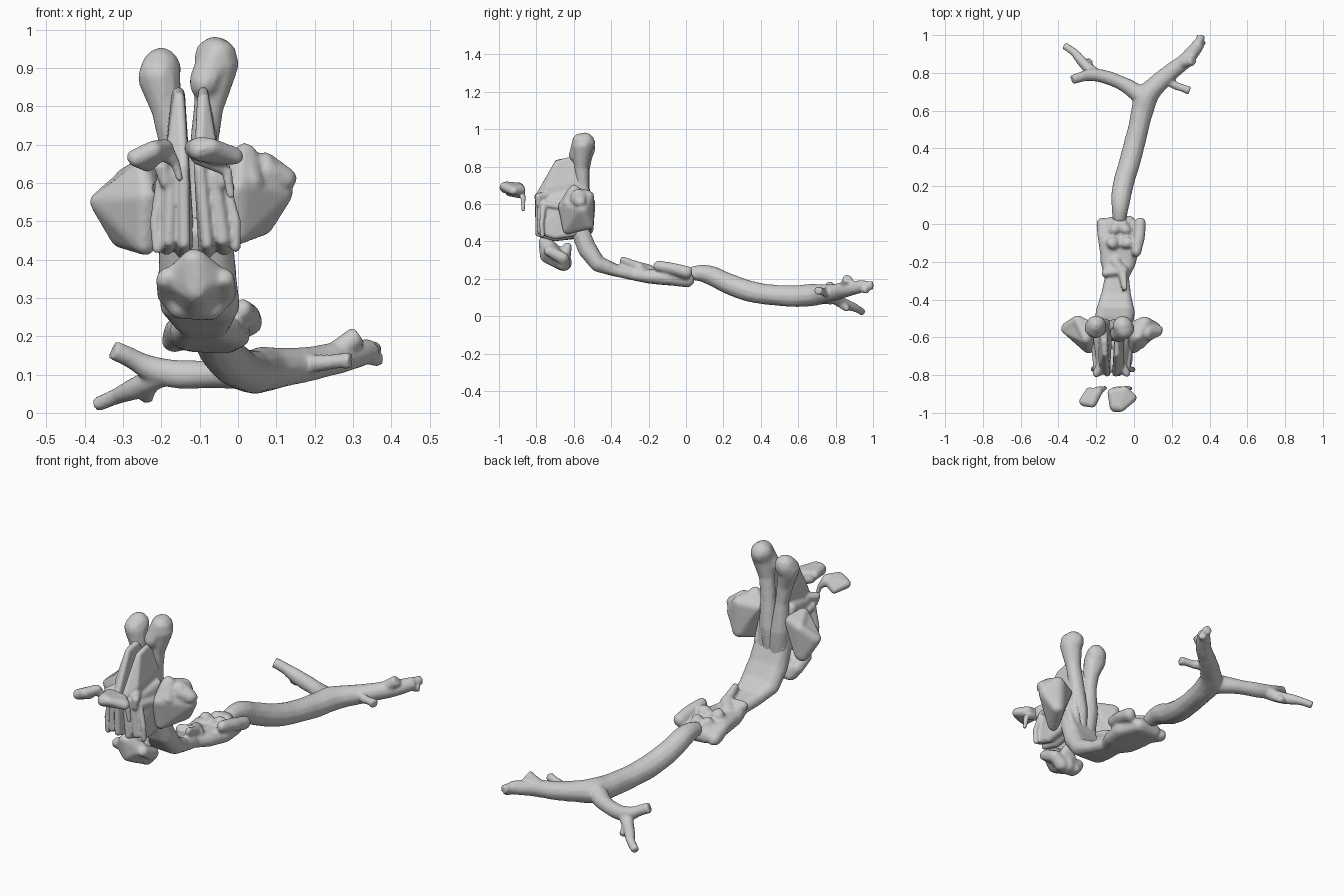
import bpy, bmesh
from mathutils import Vector, Matrix, noise

_s = bmesh.new()
bmesh.ops.create_icosphere(_s, subdivisions=2, radius=1)
DIRS = [v.co.copy() for v in _s.verts]
_s.free()
CX = -0.11                                   # mid-plane of the head passages


def mirror(balls, cx=CX):
    return [(2 * cx - b[0],) + tuple(b[1:]) for b in balls]


def hull(bm, balls):
    """Convex skin around balls (x, y, z, r)."""
    t = bmesh.new()
    for x, y, z, r in balls:
        for d in DIRS:
            t.verts.new(Vector((x, y, z)) + d * r)
    res = bmesh.ops.convex_hull(t, input=t.verts[:])
    junk = {g for g in res['geom_interior'] + res['geom_unused'] if isinstance(g, bmesh.types.BMVert)}
    bmesh.ops.delete(t, geom=list(junk), context='VERTS')
    me = bpy.data.meshes.new("tmp")
    t.to_mesh(me)
    t.free()
    bm.from_mesh(me)
    bpy.data.meshes.remove(me)


def chain(bm, balls):
    for a, b in zip(balls, balls[1:]):
        hull(bm, [a, b])


def tube(bm, pts):
    """Smooth round tube with flat ends through (x, y, z, r)."""
    cu = bpy.data.curves.new("tmp", 'CURVE')
    cu.dimensions = '3D'
    cu.bevel_depth, cu.bevel_resolution, cu.use_fill_caps = 1, 4, True
    sp = cu.splines.new('NURBS')
    sp.points.add(len(pts) - 1)
    for p, (x, y, z, r) in zip(sp.points, pts):
        p.co, p.radius = (x, y, z, 1), r
    sp.order_u, sp.use_endpoint_u, sp.resolution_u = 3, True, 6
    ob = bpy.data.objects.new("tmp", cu)
    bpy.context.collection.objects.link(ob)
    me = bpy.data.meshes.new_from_object(ob.evaluated_get(bpy.context.evaluated_depsgraph_get()))
    bpy.data.objects.remove(ob)
    t = bmesh.new()
    t.from_mesh(me)
    bmesh.ops.remove_doubles(t, verts=t.verts[:], dist=1e-5)
    bmesh.ops.recalc_face_normals(t, faces=t.faces[:])
    t.to_mesh(me)
    t.free()
    bm.from_mesh(me)


def finish(name, bm, voxel=0.008, smooth=3, rough=0.006):
    """Roughen, fuse and relax the shells into one organic surface."""
    for v in bm.verts:
        v.co += noise.noise_vector(v.co * 14) * rough
    me = bpy.data.meshes.new(name)
    bm.to_mesh(me)
    bm.free()
    ob = bpy.data.objects.new(name, me)
    bpy.context.collection.objects.link(ob)
    m = ob.modifiers.new("fuse", 'REMESH')
    m.mode, m.voxel_size, m.use_smooth_shade = 'VOXEL', voxel, True
    m = ob.modifiers.new("relax", 'SMOOTH')
    m.factor, m.iterations = 0.5, smooth


# windpipe and its branches
bm = bmesh.new()
tube(bm, [(-.075, .02, .225, .035), (-.075, .09, .24, .048), (-.06, .2, .185, .055), (-.025, .32, .135, .057),
          (.01, .45, .113, .054), (.04, .58, .107, .057), (.06, .67, .112, .062), (.11, .73, .118, .052),
          (.2, .81, .13, .045), (.27, .86, .145, .04), (.32, .92, .155, .036), (.345, .955, .16, .032)])
tube(bm, [(.33, .93, .16, .024), (.35, .97, .165, .024), (.355, 1.0, .165, .022)])
tube(bm, [(.33, .93, .15, .022), (.355, .955, .14, .02), (.37, .97, .138, .02)])
tube(bm, [(.25, .85, .15, .03), (.29, .86, .185, .028), (.315, .865, .205, .026)])
tube(bm, [(.16, .77, .125, .026), (.22, .73, .13, .022), (.26, .72, .135, .018), (.295, .705, .135, .024)])
tube(bm, [(.06, .66, .112, .055), (.0, .71, .105, .042), (-.08, .755, .1, .036), (-.17, .785, .1, .036),
          (-.23, .79, .115, .034), (-.28, .78, .145, .026), (-.325, .765, .163, .026)])
tube(bm, [(-.2, .79, .1, .032), (-.25, .83, .07, .03), (-.29, .88, .055, .026), (-.32, .915, .04, .02),
          (-.37, .945, .022, .02)])
tube(bm, [(-.22, .8, .08, .02), (-.24, .85, .05, .02), (-.235, .87, .035, .016)])
finish("windpipe", bm, rough=0.003, smooth=2)

# throat passage, swept as wide sections: y, z, left x, right x, radius
bm = bmesh.new()
sections = [(.0, .195, -.12, -.03, .042), (-.1, .21, -.145, -.01, .042), (-.2, .213, -.14, -.025, .038),
            (-.28, .226, -.12, -.06, .034), (-.38, .245, -.14, -.05, .036), (-.47, .28, -.16, -.04, .042),
            (-.53, .36, -.16, -.05, .05), (-.57, .47, -.16, -.06, .05)]
for a, b in zip(sections, sections[1:]):
    hull(bm, [(x, s[0], s[1], s[4]) for s in (a, b) for x in s[2:4]])
# side pockets and rear bumps
pocket = [(-.165, .0, .19, .036), (-.16, -.07, .21, .034), (-.15, -.15, .22, .028)]
chain(bm, pocket)
chain(bm, [(x + .005, y, z + .045, r) for x, y, z, r in mirror(pocket, -.07)])
for side in (-1, 1):
    hull(bm, [(-.075 + side * .04, -.1, .258, .033), (-.075 + side * .03, -.1, .25, .033)])
    hull(bm, [(-.075 + side * .03, -.03, .245, .03), (-.075, .02, .225, .03)])
# tongue-like flap
chain(bm, [(-.05, -.335, .3, .018), (-.055, -.27, .27, .025), (-.1, -.2, .25, .03)])
hull(bm, [(-.15, -.26, .255, .025), (-.05, -.25, .26, .025), (-.1, -.2, .23, .03)])
finish("throat", bm, rough=0.008)

# lower front lobe cluster
bm = bmesh.new()
hull(bm, [(-.11, -.755, .395, .035), (-.11, -.74, .33, .045), (-.16, -.72, .35, .035), (-.06, -.72, .35, .035),
          (-.11, -.66, .29, .05)])
lobe = [(-.185, -.73, .35, .028), (-.18, -.66, .31, .035), (-.15, -.65, .28, .035)]
for b in (lobe, mirror(lobe)):
    chain(bm, b)
hull(bm, [(-.15, -.66, .28, .035), (-.07, -.66, .28, .035), (-.1, -.635, .37, .025)])
finish("lower_lobes", bm, rough=0.008)

# nasal cavity halves: tall inner plate plus folded outer plates
inner = [(-.14, -.79, .44, .016), (-.14, -.79, .64, .016), (-.17, -.74, .69, .02), (-.155, -.69, .82, .016),
         (-.155, -.62, .835, .016), (-.165, -.55, .72, .025), (-.145, -.54, .45, .03), (-.14, -.7, .42, .02)]
outer = [(-.18, -.78, .45, .018), (-.175, -.78, .62, .018), (-.19, -.6, .65, .025), (-.175, -.54, .46, .025),
         (-.185, -.7, .43, .02)]
fold = [(-.21, -.77, .43, .014), (-.215, -.77, .5, .014), (-.2, -.76, .6, .016), (-.205, -.62, .58, .025)]
for side in ("left", "right"):
    f = mirror if side == "right" else list
    dx = -.025 if side == "right" else 0
    bm = bmesh.new()
    hull(bm, f([(b[0], *b[1:]) for b in inner]))
    hull(bm, f(outer))
    chain(bm, f(fold))
    hull(bm, f([(-.2, -.79, .64, .02), (-.19, -.79, .6, .015), (-.16, -.72, .65, .025)]))
    for v in bm.verts:
        v.co.x += dx * max(0, min(1, (v.co.z - .5) / .2))
    finish(side + "_nasal_cavity", bm, voxel=.006)

# rear upper sinuses: bulb on a long column
column = [(-.15, -.55, .42, .045), (-.16, -.545, .55, .048), (-.172, -.55, .7, .036), (-.185, -.555, .79, .04),
          (-.205, -.55, .88, .056), (-.2, -.535, .9, .054)]
bm = bmesh.new()
chain(bm, column)
finish("left_upper_sinus", bm)
bm = bmesh.new()
chain(bm, [(x, y - .005, z + max(0, z - .7) * .15, r) for x, y, z, r in mirror(column, -.13)])
hull(bm, [(-.055, -.56, .93, .05), (-.085, -.58, .86, .045)])
finish("right_upper_sinus", bm)

# cheek sinuses
cheek = [(-.35, -.555, .545, .03), (-.3, -.52, .61, .035), (-.3, -.525, .47, .035), (-.24, -.63, .44, .03),
         (-.24, -.655, .56, .03), (-.25, -.61, .635, .03), (-.22, -.56, .6, .035)]
bm = bmesh.new()
hull(bm, cheek)
finish("left_cheek_sinus", bm, rough=.012)
bm = bmesh.new()
hull(bm, [(x - .02, y, z + .025, r) for x, y, z, r in mirror(cheek)])
chain(bm, [(.07, -.57, .63, .05), (.125, -.57, .61, .03)])
hull(bm, [(.02, -.6, .67, .028), (.03, -.62, .6, .04)])
finish("right_cheek_sinus", bm, rough=.012)

# detached brow sinuses in front
bm = bmesh.new()
hull(bm, [(-.265, -.94, .665, .025), (-.22, -.945, .685, .025), (-.19, -.89, .69, .024), (-.235, -.885, .65, .02)])
chain(bm, [(-.19, -.885, .68, .026), (-.165, -.875, .65, .014), (-.155, -.87, .61, .01)])
finish("left_brow_sinus", bm, voxel=.006)
bm = bmesh.new()
hull(bm, [(-.1, -.965, .69, .03), (-.07, -.97, .695, .024), (-.115, -.895, .69, .024), (-.01, -.92, .67, .024),
          (-.05, -.885, .675, .028)])
chain(bm, [(-.1, -.885, .67, .024), (-.03, -.87, .63, .014), (-.02, -.87, .57, .01)])
finish("right_brow_sinus", bm, voxel=.006)
